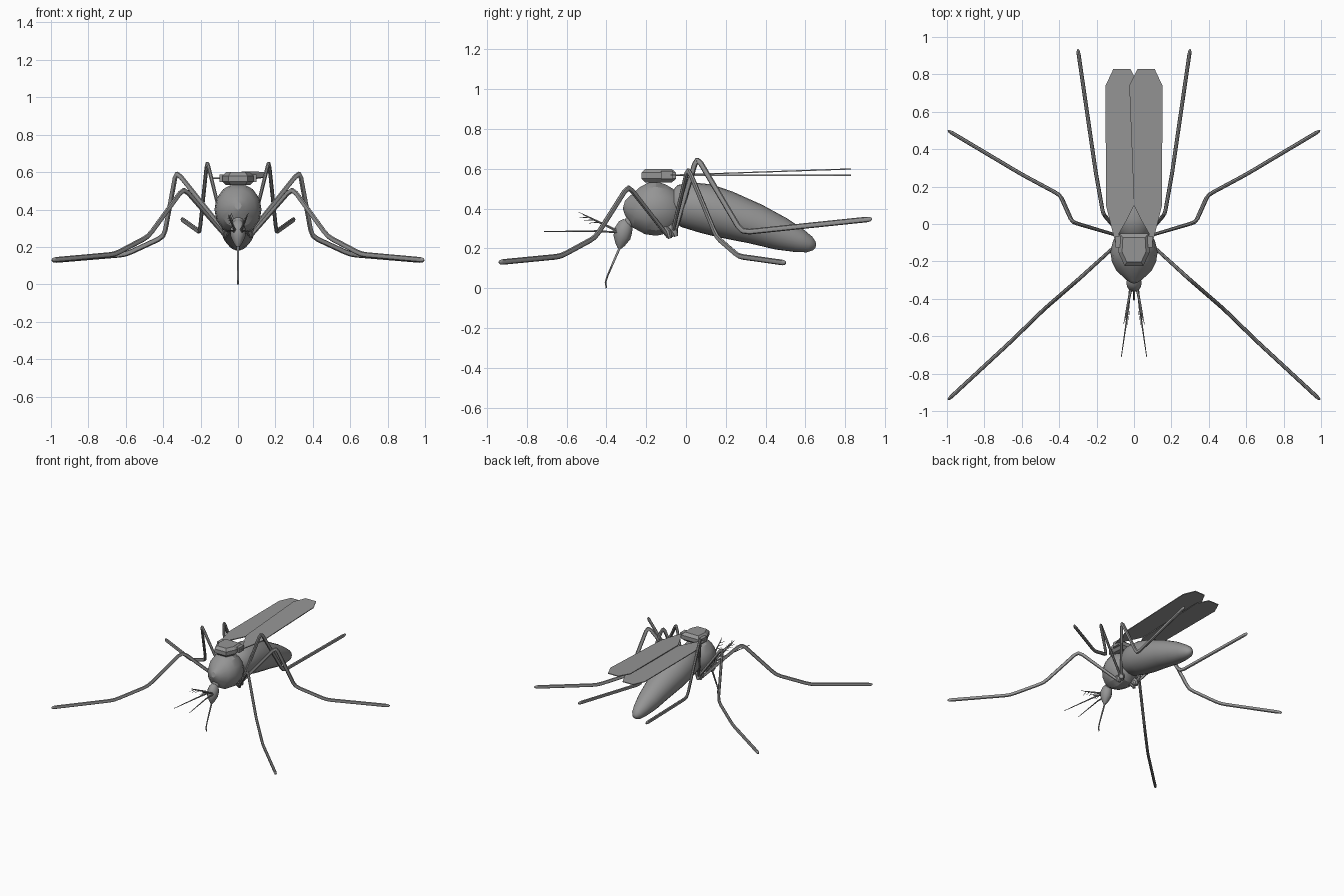
import bpy, bmesh, math
from mathutils import Vector

cube = bpy.data.objects.get("Cube")
if cube:
    bpy.data.objects.remove(cube)

GREY = bpy.data.materials.new("mid_grey")
GREY.use_nodes = True
GREY.diffuse_color = (0.3, 0.3, 0.3, 1)
GREY.node_tree.nodes["Principled BSDF"].inputs["Base Color"].default_value = GREY.diffuse_color


def finish(name, bm, smooth=None):
    bmesh.ops.recalc_face_normals(bm, faces=bm.faces)
    mesh = bpy.data.meshes.new(name)
    bm.to_mesh(mesh)
    bm.free()
    mesh.materials.append(GREY)
    obj = bpy.data.objects.new(name, mesh)
    bpy.context.collection.objects.link(obj)
    if smooth:
        bpy.ops.object.select_all(action='DESELECT')
        obj.select_set(True)
        bpy.context.view_layer.objects.active = obj
        bpy.ops.object.shade_smooth_by_angle(angle=math.radians(smooth))
    return obj


def skin(bm, rings):
    """Join equal-sized vertex rings and close both ends."""
    n = len(rings[0])
    for a, b in zip(rings, rings[1:]):
        for i in range(n):
            j = (i + 1) % n
            bm.faces.new((a[i], a[j], b[j], b[i]))
    bm.faces.new(rings[0])
    bm.faces.new(rings[-1])


def tube(name, points, radii, sides=8, width=1.0, smooth=40):
    """Sweep a circle along a path; width scales it sideways."""
    pts = [Vector(p) for p in points]
    side0 = (pts[-1] - pts[0]).cross(Vector((0, 0, 1))).normalized()
    bm = bmesh.new()
    rings = []
    for i, p in enumerate(pts):
        before, after = pts[max(i - 1, 0)], pts[min(i + 1, len(pts) - 1)]
        t = (p - before).normalized() + (after - p).normalized()
        t.normalize()
        side = (side0 - t * side0.dot(t)).normalized()
        up = side.cross(t)
        ring = []
        for k in range(sides):
            a = math.tau * k / sides
            ring.append(bm.verts.new(p + (side * math.cos(a) * width + up * math.sin(a)) * radii[i]))
        rings.append(ring)
    skin(bm, rings)
    return finish(name, bm, smooth)


def body(name, profile, sides, width, smooth):
    """Body part on the centre plane from (y, z, radius) stations."""
    return tube(name, [(0, y, z) for y, z, r in profile], [r for y, z, r in profile], sides, width, smooth)


def prism(name, outline, levels):
    """Stack scaled copies of an outline at (z, scale) levels."""
    bm = bmesh.new()
    cy = sum(p[1] for p in outline) / len(outline)
    skin(bm, [[bm.verts.new((x * s, cy + (y - cy) * s, z)) for x, y in outline] for z, s in levels])
    return finish(name, bm)


def leg(name, joints, mirror, r=0.014):
    """Leg tube with rounded joints and a rounded tip."""
    j = [Vector((x * mirror, y, z)) for x, y, z in joints]
    path = [j[0]]
    for a, b, c in zip(j, j[1:], j[2:]):
        p, q = b + (a - b).normalized() * 0.04, b + (c - b).normalized() * 0.04
        path += [p, p * 0.3 + b * 0.5 + q * 0.2, p * 0.2 + b * 0.5 + q * 0.3, q]
    d = (j[-1] - j[-2]).normalized()
    path += [j[-1] - d * 0.03, j[-1] - d * 0.01, j[-1]]
    radii = [r * 0.8] + [r] * (len(path) - 3) + [r * 0.8, r * 0.3]
    tube(name, path, radii, 8, 0.75)


# Main body
body("abdomen", [(-0.09, 0.44, 0.03), (-0.06, 0.435, 0.085), (0, 0.42, 0.115), (0.1, 0.4, 0.125),
                 (0.2, 0.37, 0.12), (0.35, 0.322, 0.102), (0.48, 0.272, 0.083), (0.57, 0.238, 0.06),
                 (0.62, 0.22, 0.042), (0.645, 0.212, 0.022), (0.652, 0.21, 0.006)], 24, 1.0, 60)
body("thorax", [(-0.312, 0.42, 0.02), (-0.295, 0.415, 0.05), (-0.25, 0.405, 0.105), (-0.2, 0.4, 0.132),
                (-0.15, 0.4, 0.14), (-0.09, 0.4, 0.125), (-0.04, 0.41, 0.09), (0, 0.42, 0.03)], 14, 0.9, 25)
body("neck", [(-0.25, 0.37, 0.04), (-0.28, 0.335, 0.03), (-0.31, 0.3, 0.025)], 10, 1.0, 40)
body("head", [(-0.297, 0.342, 0.018), (-0.302, 0.325, 0.036), (-0.315, 0.29, 0.046),
              (-0.322, 0.255, 0.043), (-0.33, 0.22, 0.025), (-0.334, 0.2, 0.01)], 12, 0.9, 40)
body("proboscis", [(-0.33, 0.21, 0.007), (-0.365, 0.13, 0.006), (-0.395, 0.06, 0.005),
                   (-0.404, 0.03, 0.005), (-0.4, 0.0, 0.004)], 6, 1.0, 60)

# Raised back pack
half = [(0.045, -0.215), (0.075, -0.15), (0.07, -0.06)]
octagon = half + [(-x, y) for x, y in reversed(half)]
prism("back_pack", octagon, [(0.53, 0.85), (0.55, 1.12), (0.58, 1.12), (0.6, 0.85)])

# Wings: thin plates, the left one rising towards its tip
outline = [(0.075, -0.11), (0.08, -0.05), (0.045, 0.01), (0.0, 0.1), (-0.025, 0.74), (0.02, 0.83),
           (0.11, 0.83), (0.152, 0.74), (0.15, 0.1), (0.125, 0.0), (0.1, -0.1)]
for label, m, rise in (("left", 1, 0.032), ("right", -1, 0.0)):
    bm = bmesh.new()
    skin(bm, [[bm.verts.new((x * m, y, 0.567 + rise * (y + 0.1) / 0.93 + dz)) for x, y in outline]
              for dz in (-0.003, 0.003)])
    finish(label + "_wing", bm)
    # Block that holds the wing root
    bm = bmesh.new()
    bmesh.ops.create_cube(bm, size=1)
    for v in bm.verts:
        v.co = Vector((v.co.x * 0.03 + 0.083 * m, v.co.y * 0.06 - 0.095, v.co.z * 0.04 + 0.568))
    finish(label + "_wing_root", bm)

# Legs and feelers on both sides
legs = {
    "front_leg": [(0.07, -0.09, 0.26), (0.29, -0.29, 0.515), (0.48, -0.455, 0.255),
                  (0.66, -0.63, 0.16), (0.995, -0.94, 0.13)],
    "middle_leg": [(0.06, -0.07, 0.27), (0.33, 0.01, 0.605), (0.395, 0.155, 0.255),
                   (0.6, 0.265, 0.16), (0.995, 0.5, 0.127)],
    "hind_leg": [(0.07, -0.06, 0.27), (0.165, 0.055, 0.66), (0.205, 0.28, 0.28), (0.3, 0.935, 0.348)],
}
for label, m in (("left", 1), ("right", -1)):
    for name, joints in legs.items():
        leg(label + "_" + name, joints, m)
        x, y, z = joints[0]
        tube(label + "_" + name + "_hip", [(0.04 * m, y - 0.04, 0.33), (x * m, y, z + 0.02), (x * m, y + 0.01, z - 0.01)],
             [0.03, 0.022, 0.01])
    tube(label + "_antenna", [(0.02 * m, -0.33, 0.28), (0.03 * m, -0.45, 0.287), (0.068 * m, -0.712, 0.285)],
         [0.006, 0.005, 0.002], 6)
    a, b = Vector((0.015 * m, -0.34, 0.285)), Vector((0.05 * m, -0.515, 0.37))
    tube(label + "_palp", [a, a.lerp(b, 0.5), b], [0.008, 0.006, 0.003], 6)
    # Fine bristles along the palp
    for i, f in enumerate((0.55, 0.7, 0.85)):
        p = a.lerp(b, f)
        for s in (-1, 1):
            tube(f"{label}_bristle_{i}_{s}", [p, p + Vector((0.012 * s, -0.05, 0.015 * s + 0.01))],
                 [0.003, 0.001], 4)
